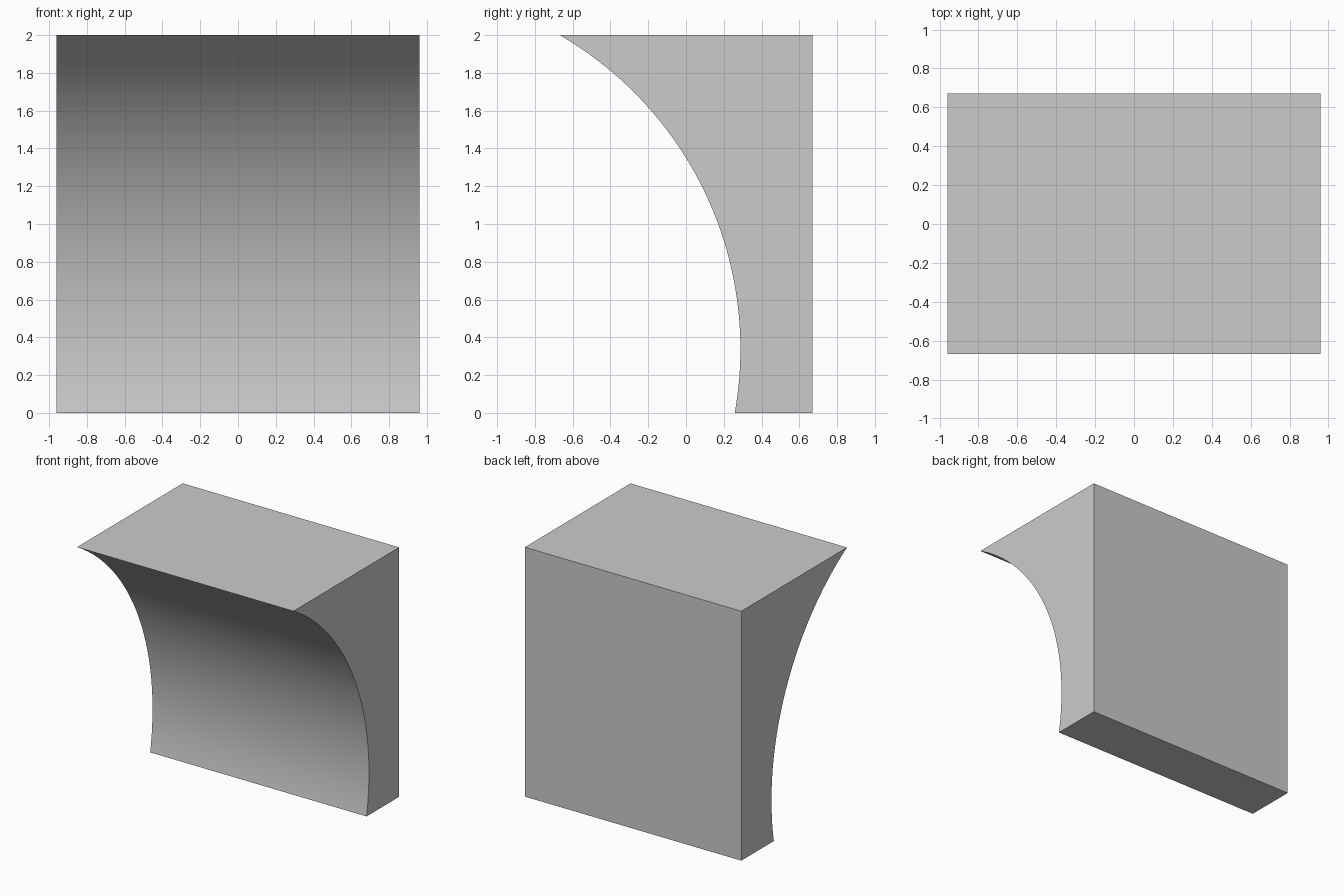
import bpy, bmesh, math

if "Cube" in bpy.data.objects:
    bpy.data.objects.remove(bpy.data.objects["Cube"])

HALF_WIDTH, BACK, HEIGHT = 0.96, 0.67, 2.0
RADIUS, CY, CZ = 1.922, -1.634, 0.338   # circle of the concave front
SEGMENTS = 48

# Side profile: concave arc from bottom to top, then the straight back
a0 = math.asin((0 - CZ) / RADIUS)
a1 = math.asin((HEIGHT - CZ) / RADIUS)
profile = []
for i in range(SEGMENTS + 1):
    a = a0 + (a1 - a0) * i / SEGMENTS
    profile.append((CY + RADIUS * math.cos(a), CZ + RADIUS * math.sin(a)))
profile += [(BACK, HEIGHT), (BACK, 0)]

# Extrude the profile across the width
bm = bmesh.new()
side = bm.faces.new([bm.verts.new((-HALF_WIDTH, y, z)) for y, z in profile])
ext = bmesh.ops.extrude_face_region(bm, geom=[side], use_keep_orig=True)
moved = [v for v in ext["geom"] if isinstance(v, bmesh.types.BMVert)]
bmesh.ops.translate(bm, verts=moved, vec=(2 * HALF_WIDTH, 0, 0))
bmesh.ops.recalc_face_normals(bm, faces=bm.faces)

mesh = bpy.data.meshes.new("curved_block")
bm.to_mesh(mesh)
bm.free()
block = bpy.data.objects.new("curved_block", mesh)
bpy.context.collection.objects.link(block)

# Smooth the arc, keep the outer edges sharp
bpy.context.view_layer.objects.active = block
block.select_set(True)
bpy.ops.object.shade_smooth_by_angle(angle=math.radians(30))
